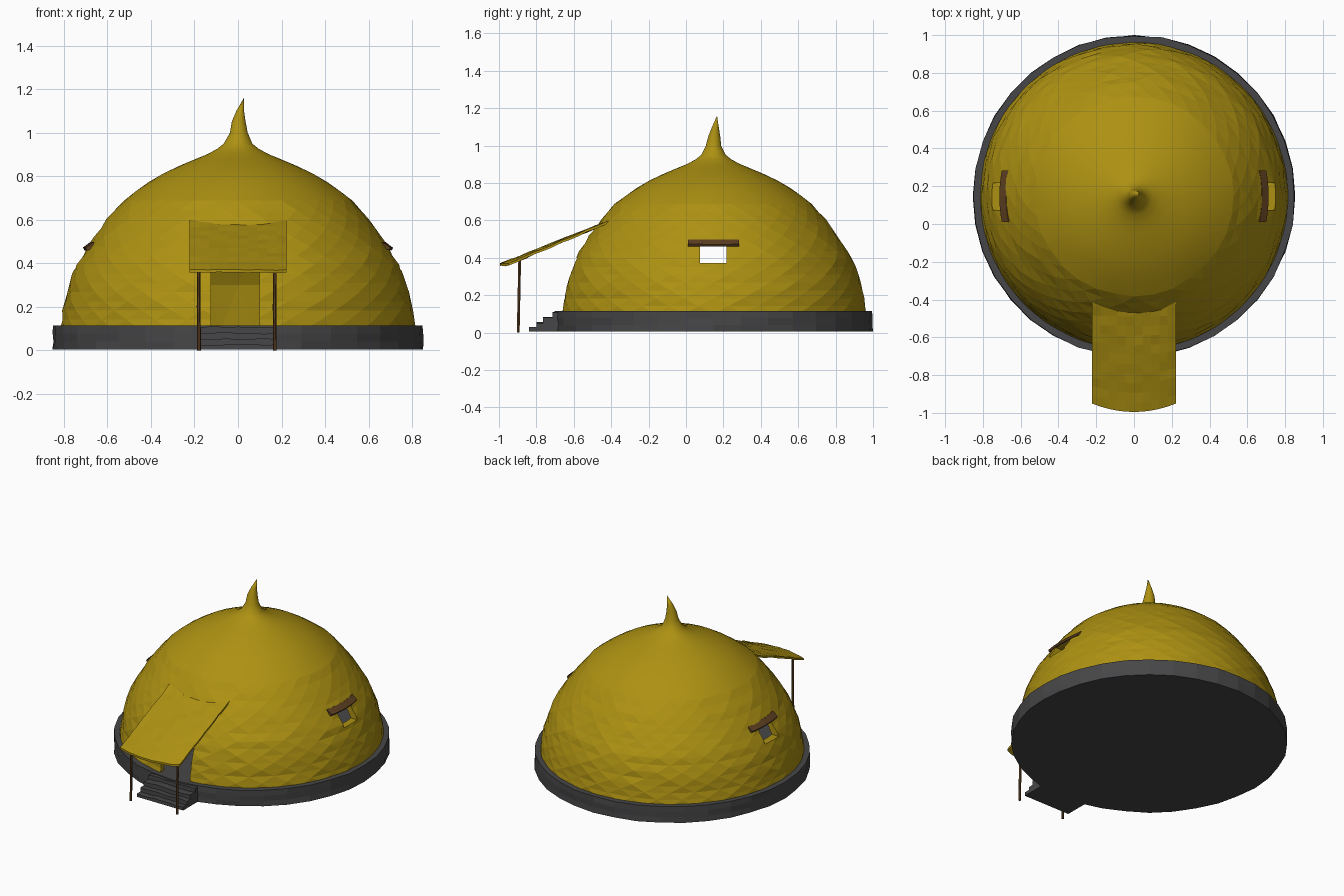
import bpy, bmesh, math, random
from mathutils import Vector

random.seed(4)
CY = 0.147  # centre of the round hut along y

cube = bpy.data.objects.get("Cube")
if cube:
    bpy.data.objects.remove(cube, do_unlink=True)


def material(name, rgb):
    m = bpy.data.materials.new(name)
    m.use_nodes = True
    m.diffuse_color = (*rgb, 1)
    m.node_tree.nodes["Principled BSDF"].inputs["Base Color"].default_value = (*rgb, 1)
    return m


straw = material("straw yellow", (0.42, 0.285, 0.006))
stone = material("dark stone", (0.062, 0.062, 0.065))
wood = material("brown wood", (0.11, 0.05, 0.015))


def jit(a):
    return random.uniform(-a, a)


def finish(name, bm, mat):
    bmesh.ops.recalc_face_normals(bm, faces=bm.faces[:])
    me = bpy.data.meshes.new(name)
    bm.to_mesh(me)
    bm.free()
    me.materials.append(mat)
    ob = bpy.data.objects.new(name, me)
    bpy.context.scene.collection.objects.link(ob)
    return ob


def skin(name, loops, mat):
    """Join closed loops of points into a capped solid."""
    bm = bmesh.new()
    rows = [[bm.verts.new(p) for p in loop] for loop in loops]
    n = len(rows[0])
    for a, b in zip(rows, rows[1:]):
        for j in range(n):
            k = (j + 1) % n
            bm.faces.new((a[j], a[k], b[k], b[j]))
    bm.faces.new(rows[0])
    bm.faces.new(rows[-1])
    return finish(name, bm, mat)


def circle(x, y, z, r, n, turn=0.0, rough=0.0):
    pts = []
    for j in range(n):
        t = math.tau * (j + turn) / n
        q = r + jit(rough)
        pts.append(Vector((x + q * math.cos(t), y + q * math.sin(t), z)))
    return pts


# Dome outline: height, radius
OUTLINE = [(0.10, 0.815), (0.2, 0.80), (0.3, 0.777), (0.4, 0.737), (0.5, 0.675),
           (0.6, 0.603), (0.7, 0.515), (0.8, 0.372), (0.85, 0.265), (0.88, 0.195),
           (0.9, 0.145), (0.925, 0.098), (0.95, 0.066), (1.0, 0.041), (1.05, 0.032),
           (1.1, 0.018)]


def radius(z):
    for (z0, r0), (z1, r1) in zip(OUTLINE, OUTLINE[1:]):
        if z <= z1:
            return r0 + (r1 - r0) * (z - z0) / (z1 - z0)
    return OUTLINE[-1][1]


def build_dome():
    """Hollow shell of staggered rings, giving diamond shaped thatch."""
    n = 32
    rings = []
    for z in (0.84, 0.76, 0.65, 0.5, 0.3, 0.1):  # inside, downwards
        rings.append((0, 0, z, radius(z + 0.02) - 0.025, 0))
    z = 0.10
    while z < 0.83:  # outside, upwards
        rough = 0.004 if 0.12 < z < 0.72 else 0.0
        rings.append((0, 0, z, radius(z) * 1.003, rough))
        z += 0.042
    lean = {0.95: (0, 0), 1.0: (0.004, 0), 1.05: (0.003, 0.004), 1.1: (0.01, 0.01)}
    for z, r in OUTLINE:
        if z > 0.84:
            rings.append((*lean.get(z, (0, 0)), z, r, 0))

    bm = bmesh.new()
    rows = []
    for i, (x, y, z, r, rough) in enumerate(rings):
        pts = circle(x, CY + y, z, r, n, 0.5 * (i % 2), rough)
        rows.append([bm.verts.new(p) for p in pts])
    for i, (a, b) in enumerate(zip(rows, rows[1:])):
        for j in range(n):
            k = (j + 1) % n
            if i % 2:
                tris = (a[j], b[k], b[j]), (a[j], a[k], b[k])
            else:
                tris = (a[j], a[k], b[j]), (a[k], b[k], b[j])
            for t in tris:
                bm.faces.new(t)
    ceiling = bm.verts.new((0, CY, 0.865))
    tip = bm.verts.new((0.027, CY + 0.019, 1.16))
    for j in range(n):
        k = (j + 1) % n
        bm.faces.new((rows[0][k], rows[0][j], ceiling))
        bm.faces.new((rows[-1][j], rows[-1][k], tip))
    for f in bm.faces:  # the crown is smooth, the lower thatch faceted
        f.smooth = f.calc_center_median().z > 0.7
    return finish("thatch_dome", bm, straw)


def box_loops(lo, hi):
    return [[(lo[0], lo[1], z), (hi[0], lo[1], z), (hi[0], hi[1], z), (lo[0], hi[1], z)]
            for z in (lo[2], hi[2])]


# Dome with doorway and two facing windows cut through the wall
dome = build_dome()
openings = {"doorway_cutter": ((-0.123, -1.0, 0.05), (0.098, -0.3, 0.40)),
            "window_cutter": ((-1.0, 0.075, 0.372), (1.0, 0.217, 0.465))}
for name, (lo, hi) in openings.items():
    cutter = skin(name, box_loops(lo, hi), straw)
    cutter.hide_render = True
    mod = dome.modifiers.new(name, 'BOOLEAN')
    mod.operation = 'DIFFERENCE'
    mod.solver = 'EXACT'
    mod.object = cutter
    bpy.context.view_layer.objects.active = dome
    bpy.ops.object.modifier_apply(modifier=name)
    bpy.data.objects.remove(cutter, do_unlink=True)

# Round stone base, slightly uneven
skin("stone_base", [circle(0, CY, z, 0.851, 36, 0, 0.004)
                    for z in (0.005, 0.04, 0.078, 0.115)], stone)

# Entrance steps: one stair profile drawn across the width
STAIR = [(-0.84, 0.026), (-0.80, 0.052), (-0.765, 0.08), (-0.715, 0.108)]
stations = []
for i in range(9):
    x = -0.175 + 0.35 * i / 8
    loop = [(x, -0.64, 0.005), (x, -0.84, 0.005)]
    for s, (y, z) in enumerate(STAIR):
        back = STAIR[s + 1][0] if s < 3 else -0.64
        h = z + jit(0.004)
        loop += [(x, y, h), (x, back, h)]
    stations.append(loop)
skin("entrance_steps", stations, stone)

# Sloping thatch canopy with a bowed front edge
stations = []
for i in range(11):
    u = -1 + 0.2 * i
    front = -0.995 + 0.045 * u * u
    top = []
    for s in range(13):
        t = s / 12
        y = front + (-0.39 - front) * t
        top.append((0.223 * u, y, 0.37 + 0.24 * t + jit(0.003)))
    under = [(x, y, z - 0.013) for x, y, z in reversed(top)]
    stations.append(top + under)
skin("porch_canopy", stations, straw)

# Slim porch posts, a little crooked
for side, x in (("right", -0.18), ("left", 0.17)):
    skin(side + "_porch_post",
         [circle(x + jit(0.002), -0.897 + 0.02 * z, z, 0.0085, 6)
          for z in (0, 0.1, 0.2, 0.3, 0.395)], wood)

# Curved wooden hoods over the windows
HOOD = [(0.655, 0.475), (0.663, 0.493), (0.678, 0.498), (0.713, 0.472), (0.706, 0.46)]
for side, s in (("right", -1), ("left", 1)):
    stations = []
    for i in range(9):
        y = -0.137 + 0.274 * i / 8
        stations.append([(s * math.sqrt(r * r - y * y), CY + y, z + jit(0.0015))
                         for r, z in HOOD])
    skin(side + "_window_hood", stations, wood)
